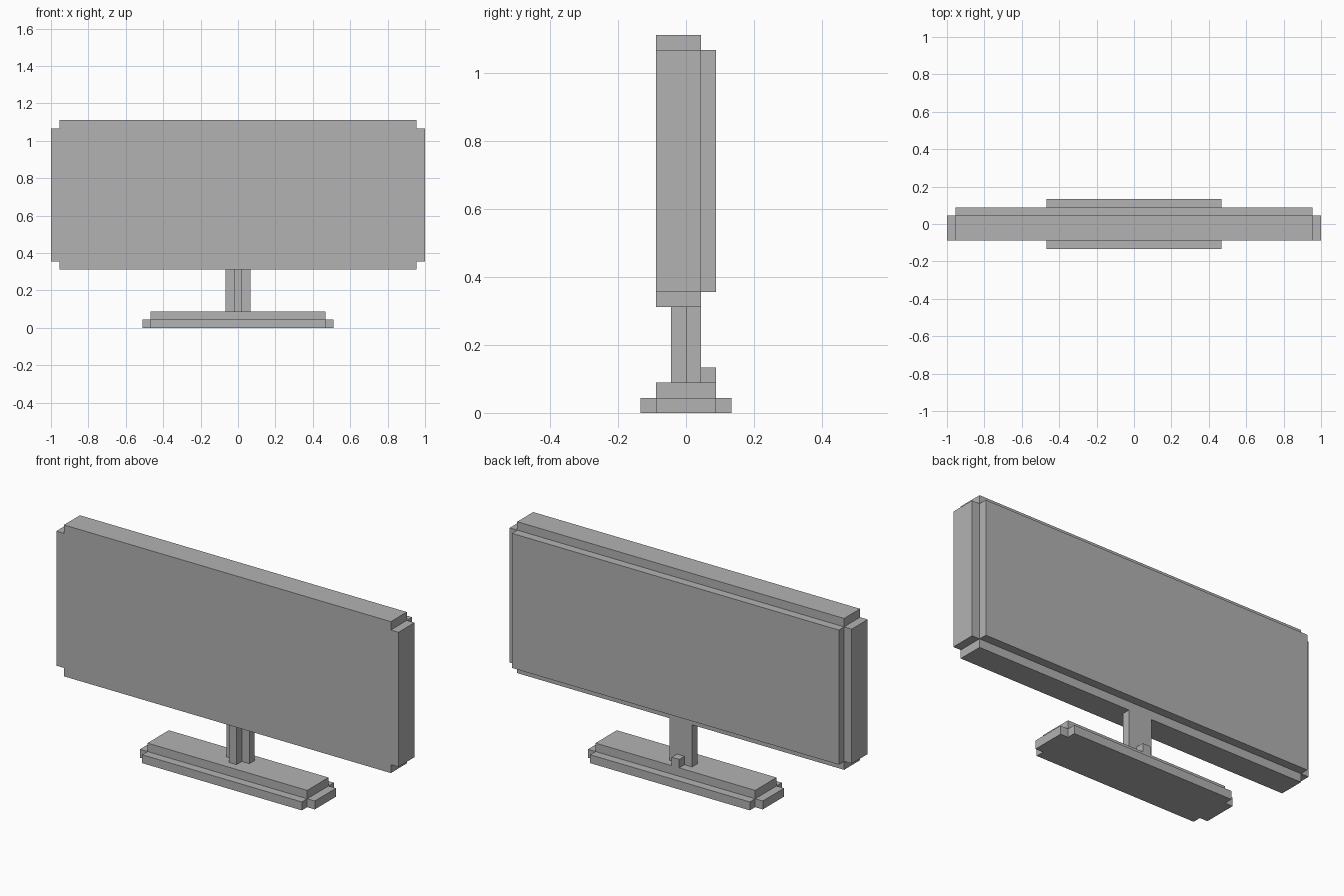
import bpy
import bmesh
from mathutils import Vector

if "Cube" in bpy.data.objects:
    bpy.data.objects.remove(bpy.data.objects["Cube"], do_unlink=True)

U = 2 / 45  # one block of the stepped grid

grey = bpy.data.materials.new("light_grey")
grey.use_nodes = True
colour = (0.448, 0.448, 0.448, 1)
grey.diffuse_color = colour
grey.node_tree.nodes["Principled BSDF"].inputs["Base Color"].default_value = colour


def prism(name, profile, start, end, axis="z"):
    """Extrude a closed profile, in blocks, along z (x, y points) or y (x, z points)."""
    def place(a, b, depth):
        return Vector((a, b, depth) if axis == "z" else (a, depth, b)) * U

    bm = bmesh.new()
    face = bm.faces.new([bm.verts.new(place(a, b, start)) for a, b in profile])
    moved = bmesh.ops.extrude_face_region(bm, geom=[face])["geom"]
    verts = [g for g in moved if isinstance(g, bmesh.types.BMVert)]
    bmesh.ops.translate(bm, verts=verts, vec=place(0, 0, end - start))
    bmesh.ops.recalc_face_normals(bm, faces=bm.faces)
    mesh = bpy.data.meshes.new(name)
    bm.to_mesh(mesh)
    bm.free()
    mesh.materials.append(grey)
    obj = bpy.data.objects.new(name, mesh)
    bpy.context.collection.objects.link(obj)
    return obj


def rect(x, low, high):
    return [(-x, low), (x, low), (x, high), (-x, high)]


def notched(x, low, high):
    """Rectangle with a one-block square notch at every corner."""
    right = [(x - 1, low), (x - 1, low + 1), (x, low + 1),
             (x, high - 1), (x - 1, high - 1), (x - 1, high)]
    return right + [(-a, b) for a, b in reversed(right)]


# Stepped foot
prism("base_lower", notched(11.5, -3, 3), 0, 1)
prism("base_upper", rect(10.5, -2, 2), 1, 2)

# Stem with a centre rib on the front
half = [(0.5, -1), (0.5, 0), (1.5, 0), (1.5, 1)]
prism("stem", half + [(-a, b) for a, b in reversed(half)], 2, 7)
prism("stem_rear_block", rect(0.5, 1, 2), 2, 3)

# Wide screen with cut corners and a raised back panel
prism("screen_body", notched(22.5, 7, 25), -2, 1, axis="y")
prism("screen_back_panel", rect(21.5, 8, 24), 1, 2, axis="y")
